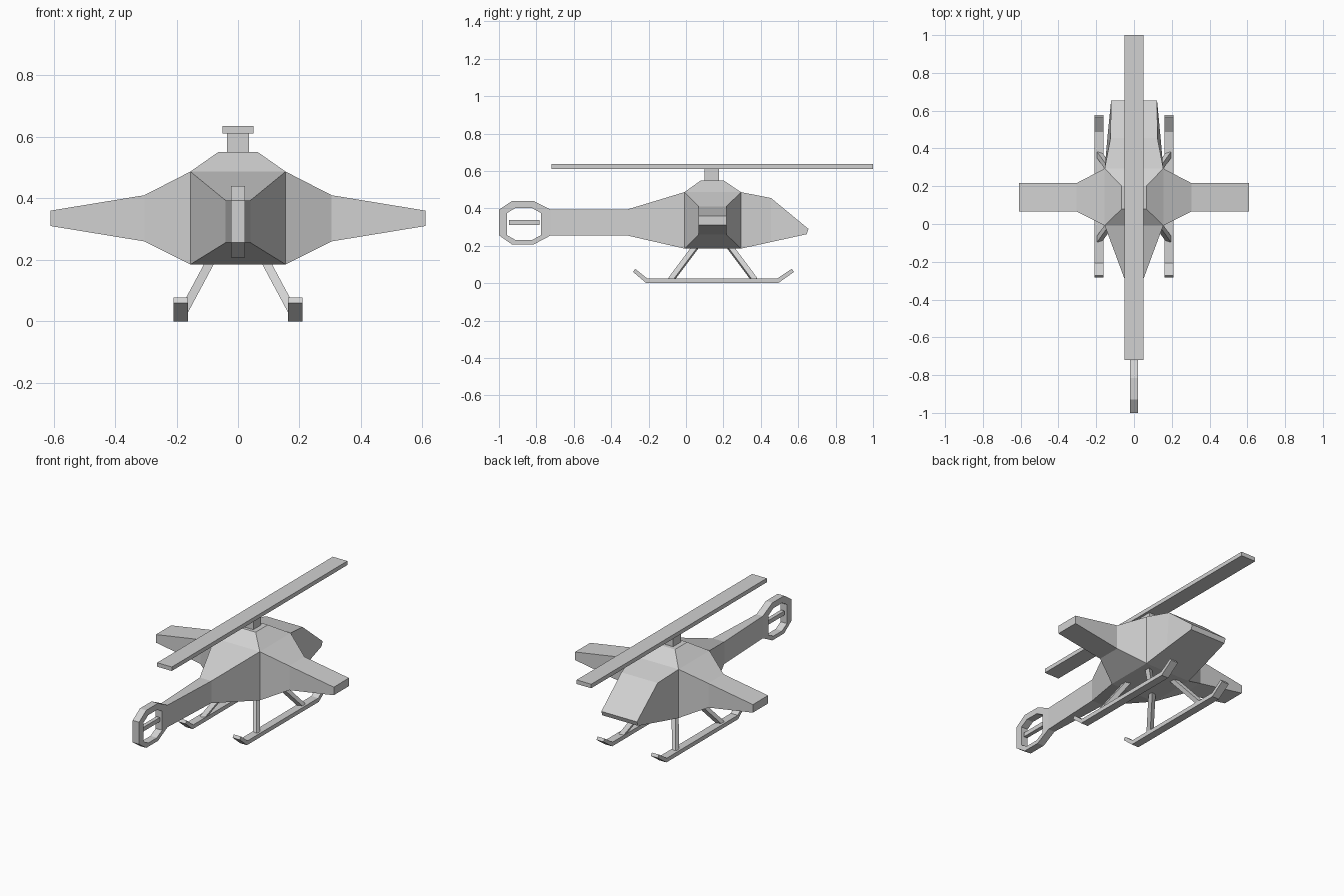
import bpy
import bmesh
from mathutils import Vector

cube = bpy.data.objects.get("Cube")
if cube:
    bpy.data.objects.remove(cube, do_unlink=True)

# Single matte grey
GREY = (0.64, 0.64, 0.64, 1.0)
grey = bpy.data.materials.new("light grey")
grey.use_nodes = True
grey.diffuse_color = GREY
grey.node_tree.nodes["Principled BSDF"].inputs["Base Color"].default_value = GREY


def finish(name, bm):
    """Turn a bmesh into a flat-shaded grey object."""
    bmesh.ops.recalc_face_normals(bm, faces=bm.faces[:])
    mesh = bpy.data.meshes.new(name)
    bm.to_mesh(mesh)
    bm.free()
    mesh.materials.append(grey)
    obj = bpy.data.objects.new(name, mesh)
    bpy.context.collection.objects.link(obj)
    return obj


def fit(verts, lo, hi):
    """Snap each vertex to the low or high side of the given bounds."""
    mid = sum((v.co for v in verts), Vector()) / len(verts)
    for v in verts:
        v.co = [lo[i] if v.co[i] < mid[i] else hi[i] for i in range(3)]


def box(name, lo, hi):
    bm = bmesh.new()
    bmesh.ops.create_cube(bm, size=1)
    fit(bm.verts[:], lo, hi)
    return finish(name, bm)


def grow(bm, face, lo, hi):
    """Extrude a face and fit its new end to the given bounds."""
    face = bmesh.ops.extrude_discrete_faces(bm, faces=[face])["faces"][0]
    fit(face.verts[:], lo, hi)
    return face


def slab(name, loops, x0, x1):
    """Extrude a side profile (y, z) along x; a second loop makes a hole."""
    bm = bmesh.new()
    rings = [[bm.verts.new((x0, y, z)) for y, z in loop] for loop in loops]
    if len(rings) == 1:
        faces = [bm.faces.new(rings[0])]
    else:
        a, b = rings
        n = len(a)
        faces = [bm.faces.new((a[i], a[(i + 1) % n], b[(i + 1) % n], b[i]))
                 for i in range(n)]
    out = bmesh.ops.extrude_face_region(bm, geom=faces, use_keep_orig=True)["geom"]
    for v in out:
        if isinstance(v, bmesh.types.BMVert):
            v.co.x = x1
    return finish(name, bm)


# Fuselage: a central block with roof, wings, boom and nose pulled out of it
bm = bmesh.new()
bmesh.ops.create_cube(bm, size=1)
bm.normal_update()
side = {}
for f in bm.faces:
    axis = max(range(3), key=lambda i: abs(f.normal[i]))
    side["xyz"[axis] + ("+" if f.normal[axis] > 0 else "-")] = f
fit(bm.verts[:], (-0.155, -0.008, 0.185), (0.155, 0.294, 0.487))

# Roof
grow(bm, side["z+"], (-0.065, 0.08, 0.55), (0.065, 0.20, 0.55))

# Stub wings
for s, key in ((1, "x+"), (-1, "x-")):
    root = grow(bm, side[key], (s * 0.305, 0.067, 0.26), (s * 0.305, 0.216, 0.41))
    grow(bm, root, (s * 0.61, 0.067, 0.31), (s * 0.61, 0.216, 0.36))

# Tail boom, open where it meets the tail ring
boom = grow(bm, side["y-"], (-0.04, -0.318, 0.256), (0.04, -0.318, 0.393))
boom = grow(bm, boom, (-0.022, -0.722, 0.256), (0.022, -0.722, 0.393))

# Nose with its kinked windscreen
nose = grow(bm, side["y+"], (-0.141, 0.455, 0.22), (0.141, 0.455, 0.455))
for v in nose.verts:
    if v.co.z > 0.4:
        v.co.x *= 0.88
nose = grow(bm, nose, (-0.122, 0.65, 0.262), (0.122, 0.65, 0.29))
for v in nose.verts:
    v.co.y = 0.655 if v.co.z > 0.28 else 0.645
bmesh.ops.delete(bm, geom=[boom], context="FACES_ONLY")
finish("fuselage", bm)

# Tail ring with its small rotor bar
outer = [(-0.722, 0.393), (-0.815, 0.44), (-0.93, 0.44), (-1.0, 0.393),
         (-1.0, 0.256), (-0.93, 0.207), (-0.815, 0.207), (-0.722, 0.256)]
inner = [(-0.775, 0.375), (-0.825, 0.403), (-0.91, 0.403), (-0.957, 0.375),
         (-0.957, 0.257), (-0.91, 0.23), (-0.825, 0.23), (-0.775, 0.257)]
slab("tail_ring", [outer, inner], -0.022, 0.022)
box("tail_rotor", (-0.012, -0.947, 0.311), (0.012, -0.783, 0.337))

# Main rotor
box("rotor_mast", (-0.035, 0.10, 0.54), (0.035, 0.176, 0.612))
box("rotor_blade", (-0.05, -0.72, 0.611), (0.05, 1.0, 0.636))

# Landing skids and their splayed struts
skid = [(-0.212, 0), (0.492, 0), (0.577, 0.06), (0.566, 0.077),
        (0.487, 0.025), (-0.207, 0.025), (-0.272, 0.077), (-0.283, 0.06)]
for s, label in ((1, "left"), (-1, "right")):
    slab(label + "_skid", [skid], s * 0.162, s * 0.21)
    for end, y_top, y_foot in (("rear", 0.055, -0.083), ("nose", 0.231, 0.369)):
        top = Vector((s * 0.087, y_top, 0.20))
        foot = Vector((s * 0.186, y_foot, 0.015))
        d = (foot - top).normalized()
        u = d.cross(Vector((0, 1, 0))).normalized()
        w = d.cross(u)
        bm = bmesh.new()
        rings = [[bm.verts.new(p + u * a * 0.014 + w * b * 0.014)
                  for a, b in ((-1, -1), (1, -1), (1, 1), (-1, 1))]
                 for p in (top, foot)]
        for i in range(4):
            j = (i + 1) % 4
            bm.faces.new((rings[0][i], rings[0][j], rings[1][j], rings[1][i]))
        for ring in rings:
            bm.faces.new(ring)
        finish(f"{label}_{end}_strut", bm)
